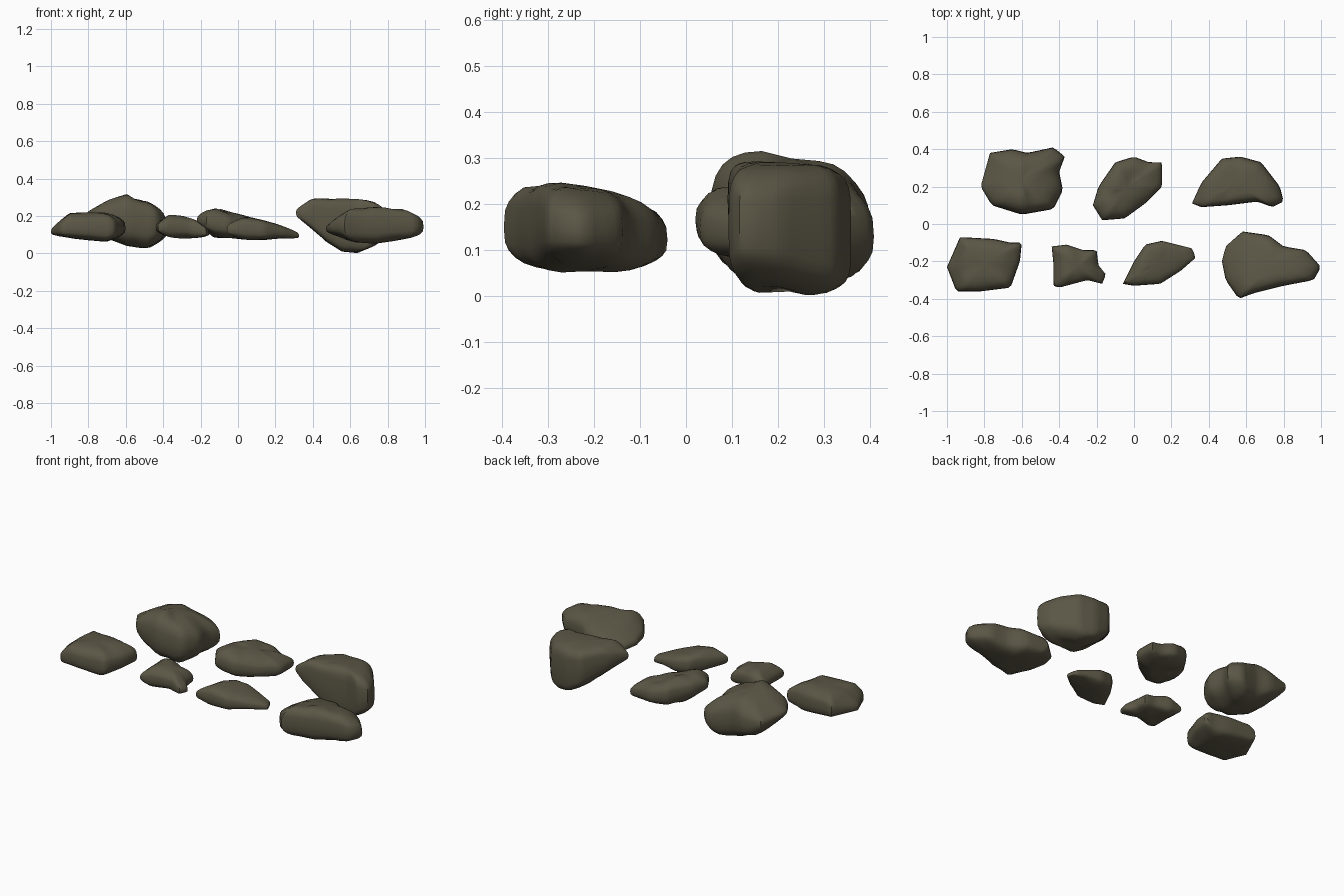
import bpy
import bmesh
from math import sin, cos, pi
from mathutils import Vector, noise

if "Cube" in bpy.data.objects:
    bpy.data.objects.remove(bpy.data.objects["Cube"], do_unlink=True)

# Single olive stone colour
STONE = (0.105, 0.094, 0.06, 1)
stone = bpy.data.materials.new("olive_stone")
stone.use_nodes = True
stone.diffuse_color = STONE
shader = stone.node_tree.nodes["Principled BSDF"]
shader.inputs["Base Color"].default_value = STONE
shader.inputs["Roughness"].default_value = 0.9

SIDES = 48
RINGS = 14


def resample(outline, count):
    """Evenly spaced points along a closed outline."""
    points = [Vector(p) for p in outline]
    edges = list(zip(points, points[1:] + points[:1]))
    step = sum((b - a).length for a, b in edges) / count
    result, offset = [], 0.0
    for a, b in edges:
        length = (b - a).length
        while offset < length and len(result) < count:
            result.append(a.lerp(b, offset / length))
            offset += step
        offset -= length
    while len(result) < count:
        result.append(points[-1].lerp(points[0], 0.9))
    return result


def height_at(heights, t):
    """Interpolate heights that are evenly spaced from left to right."""
    t = max(0.0, min(0.999, t)) * (len(heights) - 1)
    i = int(t)
    return heights[i] + (heights[i + 1] - heights[i]) * (t - i)


def signed_power(value, power):
    return abs(value) ** power * (1 if value >= 0 else -1)


def rock(name, outline, top, bottom, boxy=3.0, rough=0.1, tilt=0.0, rim=0.45):
    """Loft rounded rings between the top and bottom height profiles."""
    loop = resample(outline, SIDES)
    xs, ys = zip(*outline)
    left, width = min(xs), max(xs) - min(xs)
    centre = Vector((left + width / 2, (min(ys) + max(ys)) / 2))
    bm = bmesh.new()

    def place(flat, level):
        t = (flat.x - left) / width
        high = height_at(top, t) + tilt * (flat.y - centre.y)
        low = height_at(bottom, t)
        middle = low + (high - low) * rim
        # Hollows fade at the rim so the outline stays true
        seed = Vector((flat.x * 10, flat.y * 10, level))
        dent = 1 - rough * max(0, noise.noise(seed)) * abs(level)
        reach = (high - middle) if level > 0 else (middle - low)
        return bm.verts.new((flat.x, flat.y, middle + level * reach * dent))

    rings = []
    for r in range(1, RINGS):
        angle = -pi / 2 + pi * r / RINGS
        level = signed_power(sin(angle), 2 / boxy)
        scale = cos(angle) ** (2 / boxy)
        rings.append([place(centre + (p - centre) * scale, level) for p in loop])
    for lower, upper in zip(rings, rings[1:]):
        for i in range(SIDES):
            j = (i + 1) % SIDES
            bm.faces.new((lower[i], lower[j], upper[j], upper[i]))
    for ring, level in ((rings[0], -1), (rings[-1], 1)):
        pole = place(centre.copy(), level)
        for i in range(SIDES):
            bm.faces.new((ring[i], ring[(i + 1) % SIDES], pole))
    bmesh.ops.recalc_face_normals(bm, faces=bm.faces)

    mesh = bpy.data.meshes.new(name)
    bm.to_mesh(mesh)
    bm.free()
    mesh.materials.append(stone)
    obj = bpy.data.objects.new(name, mesh)
    bpy.context.collection.objects.link(obj)
    bpy.ops.object.select_all(action="DESELECT")
    obj.select_set(True)
    bpy.context.view_layer.objects.active = obj
    bpy.ops.object.shade_smooth_by_angle(angle=0.8)


# Back row
rock("back_right_boulder",
     [(-.77, .38), (-.65, .4), (-.57, .38), (-.43, .41), (-.37, .36), (-.4, .28),
      (-.38, .18), (-.43, .08), (-.6, .05), (-.76, .1), (-.82, .2)],
     top=(.23, .28, .31, .28, .25), bottom=(.18, .08, .04, .02, .06),
     boxy=3, rough=.2, tilt=-.14)
rock("back_middle_rock",
     [(-.22, .1), (-.17, .02), (-.05, .03), (.06, .11), (.15, .2), (.15, .33),
      (.08, .33), (0, .36), (-.1, .33), (-.19, .2)],
     top=(.23, .25, .22, .2, .18), bottom=(.13, .08, .08, .07, .08),
     boxy=2.9, rough=.35)
rock("back_left_boulder",
     [(.31, .11), (.36, .22), (.47, .35), (.57, .36), (.68, .33), (.78, .2),
      (.8, .12), (.74, .09), (.66, .12), (.5, .1), (.36, .09)],
     top=(.24, .29, .29, .29, .29, .28, .25),
     bottom=(.19, .13, .06, .01, 0, .03, .07), boxy=5, rough=.08, tilt=-.06)

# Front row
rock("front_right_rock",
     [(-1, -.23), (-.93, -.07), (-.75, -.08), (-.66, -.1), (-.6, -.1), (-.61, -.2),
      (-.66, -.34), (-.82, -.36), (-.95, -.36)],
     top=(.15, .22, .22, .22, .2), bottom=(.09, .08, .07, .06, .09),
     boxy=3.4, rough=.1, rim=.38)
rock("small_front_stone",
     [(-.44, -.12), (-.36, -.11), (-.27, -.14), (-.2, -.14), (-.19, -.22),
      (-.15, -.27), (-.17, -.32), (-.25, -.3), (-.4, -.34), (-.43, -.33), (-.43, -.22)],
     top=(.18, .21, .2, .18, .14), bottom=(.1, .08, .08, .08, .08),
     boxy=2.8, rough=.3)
rock("front_middle_rock",
     [(-.06, -.32), (0, -.2), (.06, -.11), (.15, -.09), (.31, -.13), (.33, -.18),
      (.25, -.25), (.14, -.32), (0, -.33)],
     top=(.17, .2, .18, .15, .12), bottom=(.09, .07, .07, .08, .07),
     boxy=3.2, rough=.15)
rock("front_left_boulder",
     [(.47, -.2), (.49, -.12), (.58, -.04), (.72, -.06), (.8, -.12), (.92, -.14),
      (1, -.23), (.96, -.3), (.8, -.33), (.64, -.37), (.56, -.4), (.49, -.3)],
     top=(.17, .23, .24, .24, .21), bottom=(.1, .06, .05, .07, .08),
     boxy=3.3, rough=.12, tilt=-.17)
